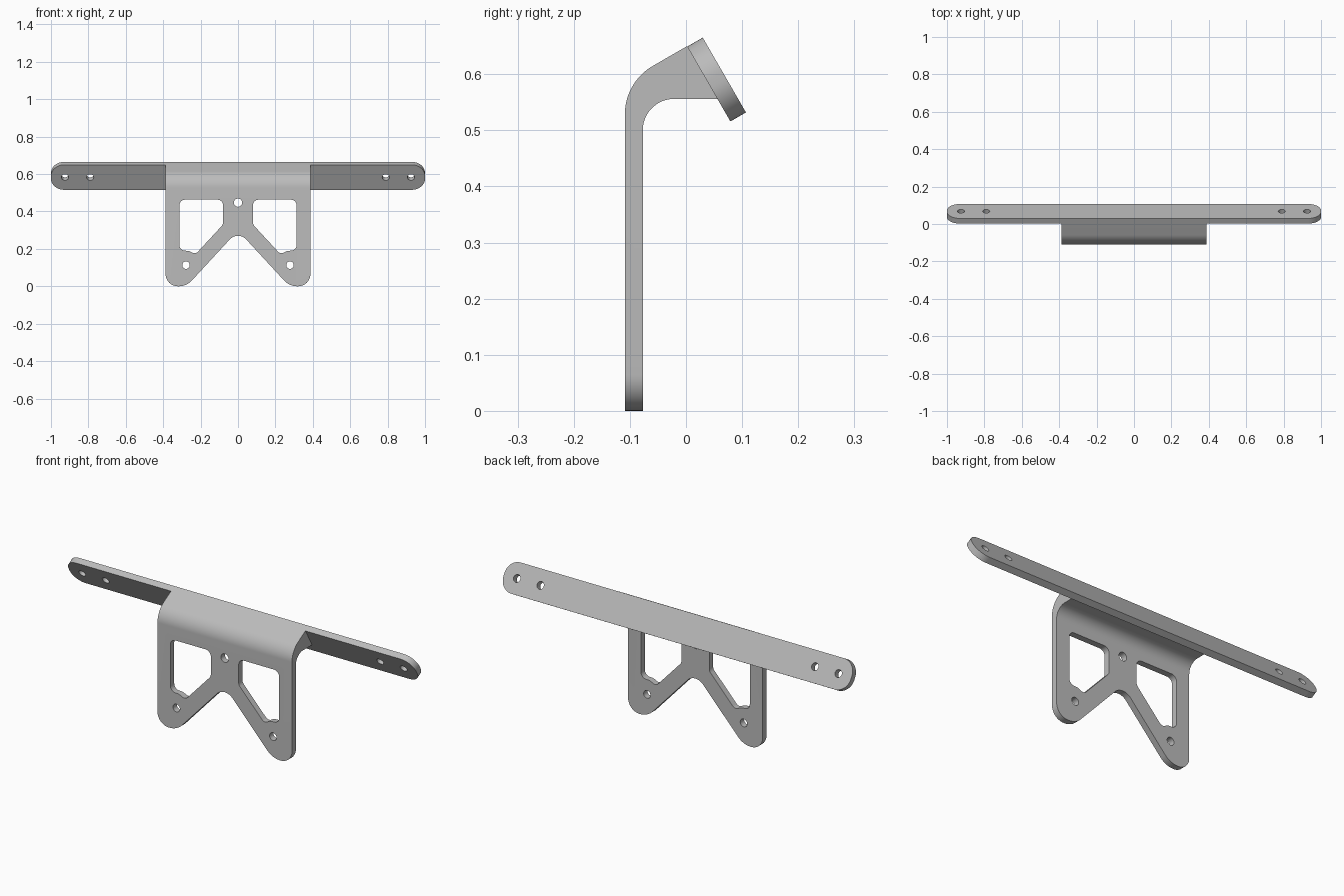
import bpy, bmesh, math
from mathutils import Vector, Matrix

cube = bpy.data.objects.get("Cube")
if cube:
    bpy.data.objects.remove(cube, do_unlink=True)

grey = bpy.data.materials.new("light_grey")
grey.use_nodes = True
grey.diffuse_color = (0.5, 0.5, 0.5, 1)
grey.node_tree.nodes["Principled BSDF"].inputs["Base Color"].default_value = (0.5, 0.5, 0.5, 1)


def rounded(corners, steps=12):
    """Closed 2D outline from (u, v, fillet radius) corners."""
    out = []
    for i, (u, v, r) in enumerate(corners):
        p = Vector((u, v))
        if r == 0:
            out.append(p)
            continue
        d1 = (Vector(corners[i - 1][:2]) - p).normalized()
        d2 = (Vector(corners[(i + 1) % len(corners)][:2]) - p).normalized()
        half = d1.angle(d2) / 2
        c = p + (d1 + d2).normalized() * (r / math.sin(half))
        a = p + d1 * (r / math.tan(half)) - c
        b = p + d2 * (r / math.tan(half)) - c
        start = math.atan2(a.y, a.x)
        sweep = math.atan2(a.x * b.y - a.y * b.x, a.dot(b))
        for k in range(steps + 1):
            t = start + sweep * k / steps
            out.append(c + Vector((math.cos(t), math.sin(t))) * r)
    return out


def circle(u, v, r, n=32):
    return [Vector((u + r * math.cos(math.tau * k / n), v + r * math.sin(math.tau * k / n)))
            for k in range(n)]


def prism(name, outline, depth, place):
    """Extrude an outline by +-depth; place maps (u, v, w) to a point."""
    bm = bmesh.new()
    base = bm.faces.new([bm.verts.new(place(p.x, p.y, -depth)) for p in outline])
    ext = bmesh.ops.extrude_face_region(bm, geom=[base])
    move = Vector(place(0, 0, depth)) - Vector(place(0, 0, -depth))
    bmesh.ops.translate(bm, vec=move, verts=[g for g in ext["geom"] if isinstance(g, bmesh.types.BMVert)])
    bmesh.ops.recalc_face_normals(bm, faces=bm.faces)
    mesh = bpy.data.meshes.new(name)
    bm.to_mesh(mesh)
    bm.free()
    mesh.materials.append(grey)
    obj = bpy.data.objects.new(name, mesh)
    bpy.context.collection.objects.link(obj)
    return obj


def facing_front(u, v, w):
    return (u, w, v)


def facing_side(u, v, w):
    return (w, u, v)


def combine(obj, outline, operation="DIFFERENCE"):
    """Cut or trim a part with an outline pushed through from the front."""
    cutter = prism("cutter", outline, 0.4, facing_front)
    cutter.hide_render = True
    mod = obj.modifiers.new("cut", "BOOLEAN")
    mod.operation, mod.solver, mod.object = operation, "EXACT", cutter
    bpy.context.view_layer.objects.active = obj
    bpy.ops.object.modifier_apply(modifier=mod.name)
    bpy.data.objects.remove(cutter, do_unlink=True)


def finish(obj):
    obj.data.shade_smooth()
    obj.data.set_sharp_from_angle(angle=math.radians(25))


# Bent bracket: side profile, trimmed to the two-legged front outline
bend = rounded([(-0.109, -0.1, 0), (-0.109, 0.586, 0.1), (0.002, 0.65, 0),
                (0.056, 0.556, 0), (-0.077, 0.556, 0.056), (-0.077, -0.1, 0)], 20)
bracket = prism("bent_bracket", bend, 0.5, facing_side)
half = [(0.275, 0, 0.1), (0.387, 0, 0.065), (0.387, 0.8, 0)]
legs = [(0, 0.298, 0.06)] + half + [(-x, z, r) for x, z, r in reversed(half)]
combine(bracket, rounded(legs), "INTERSECT")

# Windows and mounting holes
window = [(0.313, 0.463, 0.03), (0.08, 0.463, 0.03), (0.08, 0.33, 0.03),
          (0.228, 0.17, 0.025), (0.262, 0.19, 0.06), (0.313, 0.19, 0.03)]
for s in (-1, 1):
    combine(bracket, rounded([(s * x, z, r) for x, z, r in window]))
    combine(bracket, circle(s * 0.278, 0.113, 0.02))
combine(bracket, circle(0, 0.447, 0.022))
finish(bracket)

# Tilted cross bar with rounded ends and paired holes
bar = prism("cross_bar", rounded([(x, z, 0.07) for x, z in
            ((-1, -0.077), (1, -0.077), (1, 0.077), (-1, 0.077))], 16), 0.016, facing_front)
for s in (-1, 1):
    for x in (0.79, 0.925):
        combine(bar, circle(s * x, 0, 0.019))
bar.data.transform(Matrix.Translation((0, 0.0545, 0.5905)) @ Matrix.Rotation(math.radians(30), 4, "X"))
finish(bar)
